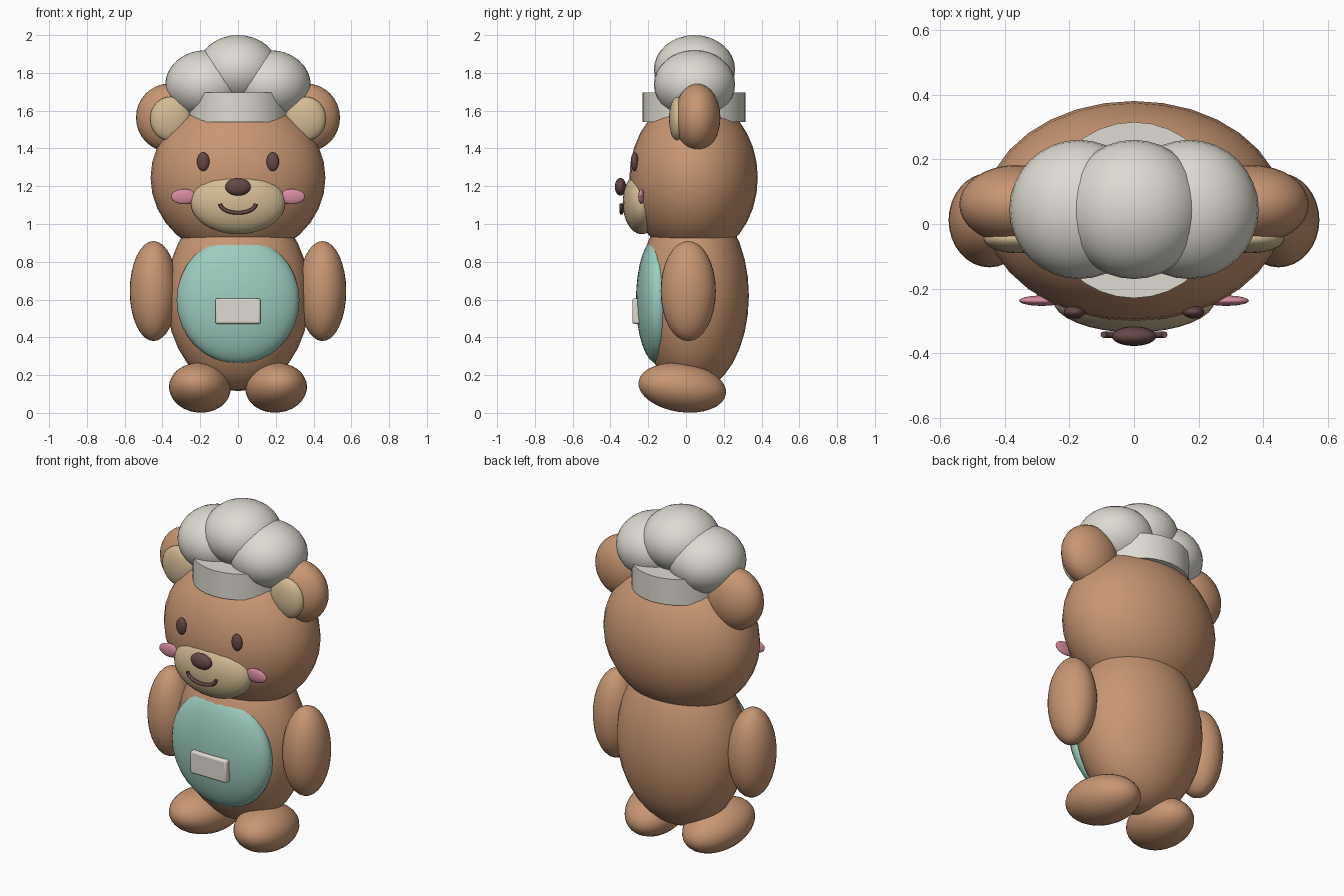
import bpy, math

if "Cube" in bpy.data.objects:
    bpy.data.objects.remove(bpy.data.objects["Cube"])


def mat(name, rgb):
    m = bpy.data.materials.new(name)
    m.diffuse_color = (*rgb, 1)
    m.use_nodes = True
    m.node_tree.nodes["Principled BSDF"].inputs["Base Color"].default_value = m.diffuse_color
    return m


FUR = mat("brown_fur", (0.58, 0.305, 0.17))
CREAM = mat("cream", (0.66, 0.50, 0.30))
TEAL = mat("teal_cloth", (0.34, 0.61, 0.52))
DARK = mat("dark_brown", (0.13, 0.065, 0.06))
PINK = mat("pink", (0.68, 0.26, 0.35))
WHITE = mat("white_cloth", (0.73, 0.71, 0.63))


def finish(name, material):
    o = bpy.context.object
    o.name = name
    o.data.materials.append(material)
    bpy.ops.object.shade_smooth_by_angle(angle=math.radians(35))
    return o


def ball(name, material, loc, radii, rot=(0, 0, 0), seg=32):
    """Smooth ellipsoid."""
    bpy.ops.mesh.primitive_uv_sphere_add(segments=seg, ring_count=seg // 2, radius=1)
    o = bpy.context.object
    o.location, o.scale = loc, radii
    o.rotation_euler = [math.radians(a) for a in rot]
    return finish(name, material)


# Torso and head
ball("body", FUR, (0, 0.04, 0.62), (0.38, 0.293, 0.505))
ball("head", FUR, (0, 0.04, 1.245), (0.463, 0.34, 0.425))

# Apron and pocket
ball("apron", TEAL, (0, -0.15, 0.597), (0.325, 0.115, 0.337))
bpy.ops.mesh.primitive_cube_add(size=1, location=(0, -0.257, 0.538))
pocket = bpy.context.object
pocket.scale = (0.24, 0.055, 0.135)
bpy.ops.object.transform_apply(location=False, rotation=False, scale=True)
bevel = pocket.modifiers.new("rounded_edges", 'BEVEL')
bevel.width, bevel.segments = 0.012, 3
finish("pocket", WHITE)

# Paired parts
for s, side in ((-1, "left"), (1, "right")):
    ball(f"arm_{side}", FUR, (s * 0.447, 0.012, 0.645), (0.126, 0.146, 0.265))
    ball(f"foot_{side}", FUR, (s * 0.202, -0.02, 0.133), (0.162, 0.236, 0.129),
         (-8, 0, s * 8))
    ball(f"ear_{side}", FUR, (s * 0.365, 0.06, 1.563), (0.175, 0.122, 0.18))
    ball(f"inner_ear_{side}", CREAM, (s * 0.358, -0.045, 1.557), (0.107, 0.045, 0.117))
    ball(f"eye_{side}", DARK, (s * 0.184, -0.272, 1.33), (0.033, 0.02, 0.05), seg=24)
    ball(f"cheek_{side}", PINK, (s * 0.285, -0.237, 1.145), (0.07, 0.016, 0.04), seg=24)
    ball(f"hat_puff_{side}", WHITE, (s * 0.17, 0.045, 1.738), (0.215, 0.215, 0.182))

# Muzzle and nose
ball("muzzle", CREAM, (0, -0.235, 1.112), (0.25, 0.1, 0.166))
ball("nose", DARK, (0, -0.347, 1.197), (0.068, 0.03, 0.047), seg=24)

# Smile: a round tube bent along a half ellipse
curve = bpy.data.curves.new("smile", 'CURVE')
curve.dimensions = '3D'
curve.bevel_depth, curve.bevel_resolution, curve.use_fill_caps = 0.01, 2, True
spline = curve.splines.new('POLY')
spline.points.add(16)
for i, p in enumerate(spline.points):
    a = math.pi * (1 + i / 16)
    p.co = (0.094 * math.cos(a), -0.342, 1.107 + 0.048 * math.sin(a), 1)
smile = bpy.data.objects.new("smile", curve)
bpy.context.collection.objects.link(smile)
curve.materials.append(DARK)

# Hat band and middle puff
bpy.ops.mesh.primitive_cylinder_add(vertices=32, radius=0.272, depth=0.155,
                                    location=(0, 0.043, 1.618))
finish("hat_band", WHITE)
ball("hat_puff_middle", WHITE, (0, 0.045, 1.818), (0.215, 0.215, 0.182))
